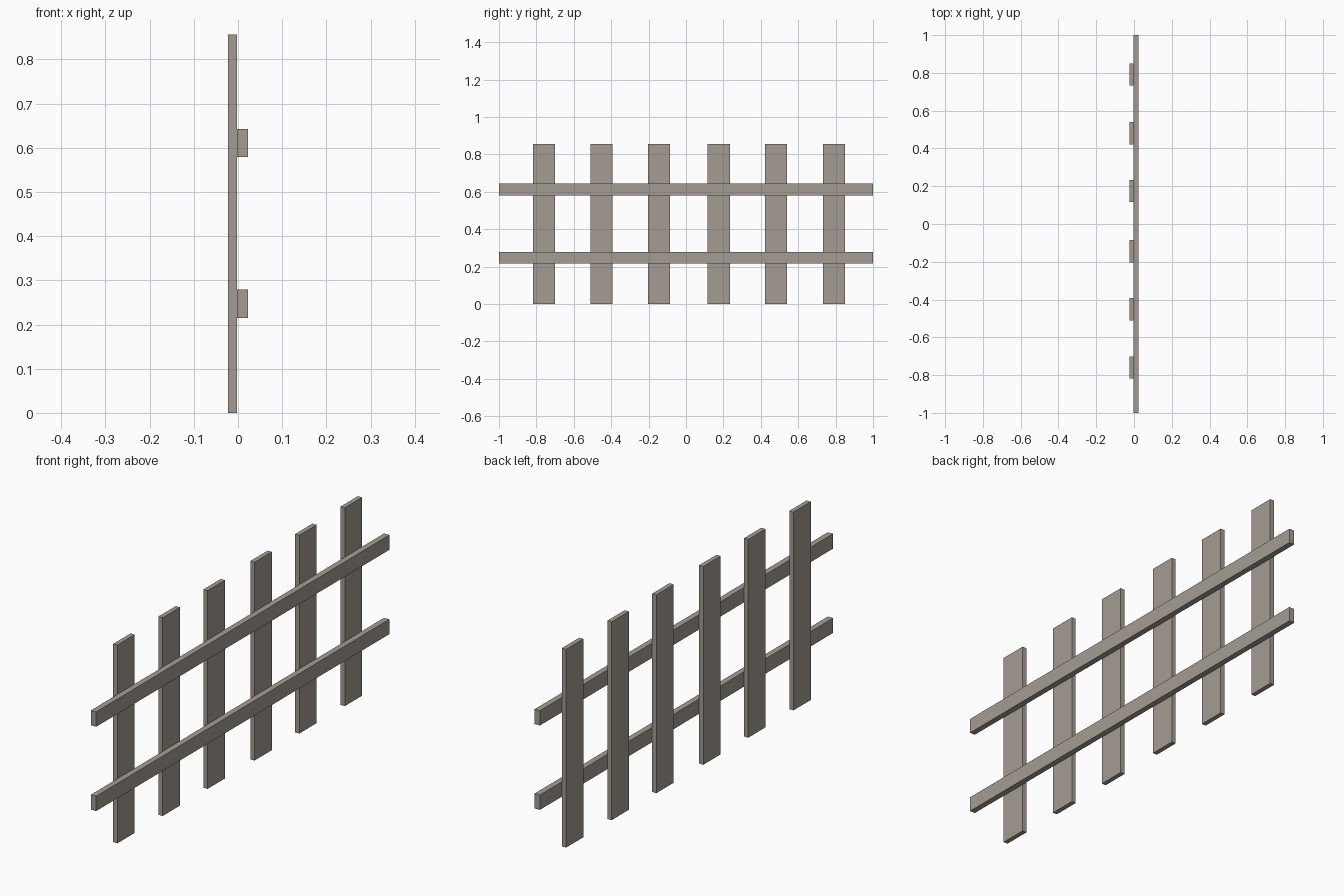
import bpy

if "Cube" in bpy.data.objects:
    bpy.data.objects.remove(bpy.data.objects["Cube"])

wood = bpy.data.materials.new("weathered_wood")
wood.diffuse_color = (0.37, 0.335, 0.29, 1)
wood.use_nodes = True
wood.node_tree.nodes["Principled BSDF"].inputs["Base Color"].default_value = wood.diffuse_color


def board(name, lo, hi):
    """Axis-aligned box between two corners."""
    bpy.ops.mesh.primitive_cube_add(size=1)
    ob = bpy.context.object
    ob.name = name
    for v in ob.data.vertices:
        v.co = [h if c > 0 else l for c, l, h in zip(v.co, lo, hi)]
    ob.data.materials.append(wood)


BACK, JOINT, FACE = -0.0225, -0.0025, 0.0225

# upright pickets, slightly uneven spacing
for i, y in enumerate((-0.760, -0.451, -0.145, 0.175, 0.481, 0.791)):
    board(f"picket_{i + 1}", (BACK, y - 0.059, 0), (JOINT, y + 0.059, 0.856))

# horizontal rails
for name, z in (("lower_rail", 0.247), ("upper_rail", 0.611)):
    board(name, (JOINT, -1, z - 0.032), (FACE, 1, z + 0.032))
